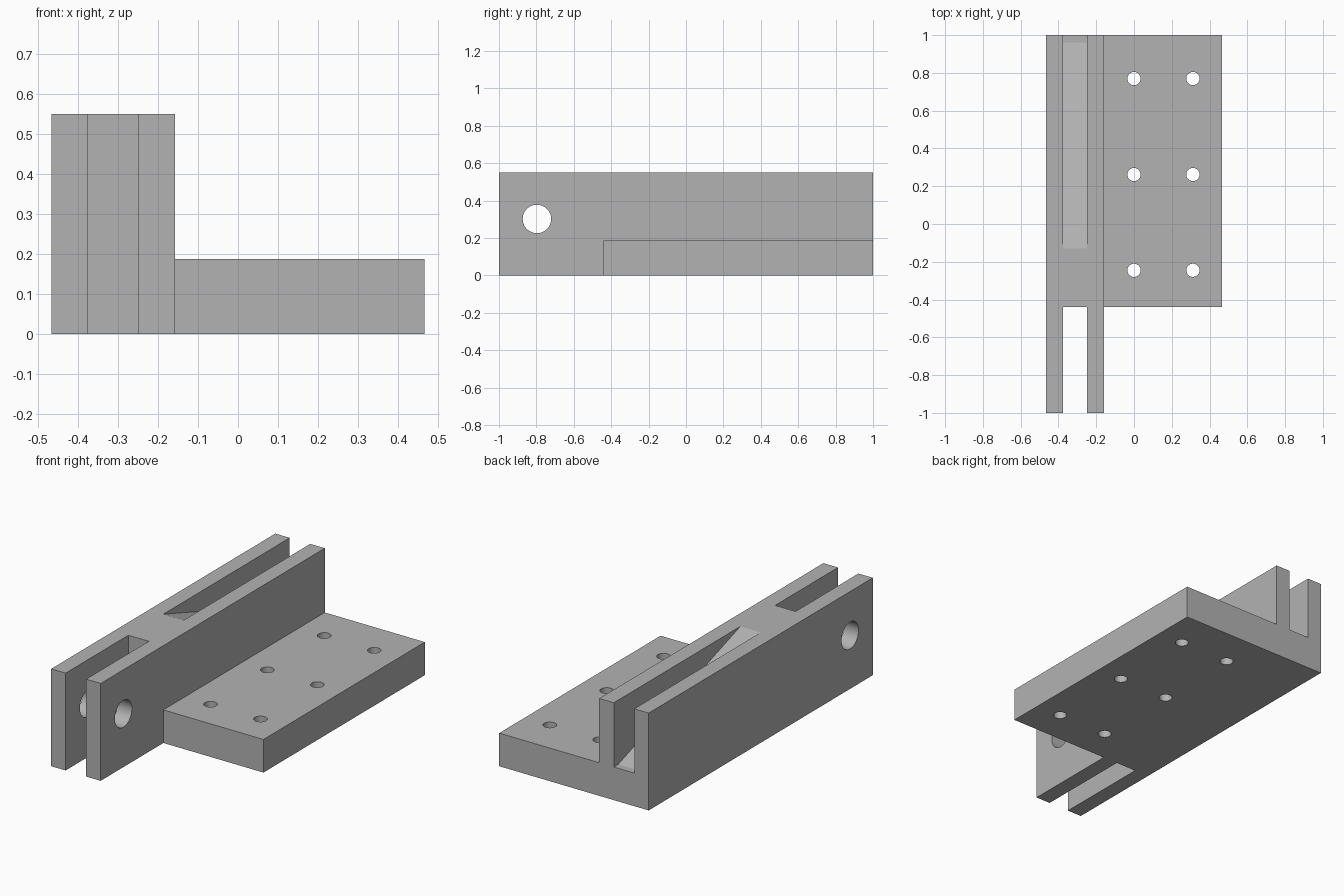
import bpy
import bmesh
from math import radians
from mathutils import Matrix

if "Cube" in bpy.data.objects:
    bpy.data.objects.remove(bpy.data.objects["Cube"], do_unlink=True)

# Main dimensions
LEFT, RIGHT = 0.467, -0.467
RAIL_INNER = -0.158
SLOT_A, SLOT_B = -0.377, -0.249
RAIL_TOP, PLATE_TOP = 0.55, 0.187
FRONT, BACK, PLATE_FRONT = -1.0, 1.0, -0.44

grey = bpy.data.materials.new("machined_grey")
grey.use_nodes = True
colour = (0.45, 0.45, 0.45, 1)
grey.diffuse_color = colour
grey.node_tree.nodes["Principled BSDF"].inputs["Base Color"].default_value = colour


def add_object(name, bm):
    bmesh.ops.recalc_face_normals(bm, faces=bm.faces)
    mesh = bpy.data.meshes.new(name)
    bm.to_mesh(mesh)
    bm.free()
    mesh.materials.append(grey)
    obj = bpy.data.objects.new(name, mesh)
    bpy.context.collection.objects.link(obj)
    return obj


def side_prism(name, profile, x0, x1):
    """Extrude a (y, z) profile along x."""
    bm = bmesh.new()
    face = bm.faces.new([bm.verts.new((x0, y, z)) for y, z in profile])
    grown = bmesh.ops.extrude_face_region(bm, geom=[face])["geom"]
    verts = [v for v in grown if isinstance(v, bmesh.types.BMVert)]
    bmesh.ops.translate(bm, vec=(x1 - x0, 0, 0), verts=verts)
    return add_object(name, bm)


def box(name, x0, x1, y0, y1, z0, z1):
    return side_prism(name, [(y0, z0), (y1, z0), (y1, z1), (y0, z1)], x0, x1)


def drill(name, centre, radius, depth, axis="Z"):
    bm = bmesh.new()
    turn = Matrix.Rotation(radians(90), 4, "Y") if axis == "X" else Matrix()
    bmesh.ops.create_cone(bm, cap_ends=True, segments=48, radius1=radius,
                          radius2=radius, depth=depth,
                          matrix=Matrix.Translation(centre) @ turn)
    return add_object(name, bm)


def combine(target, tool, operation):
    mod = target.modifiers.new(tool.name, "BOOLEAN")
    mod.operation = operation
    mod.solver = "EXACT"
    mod.object = tool
    bpy.context.view_layer.objects.active = target
    bpy.ops.object.modifier_apply(modifier=mod.name)
    bpy.data.objects.remove(tool, do_unlink=True)


# Upright rail joined to the low mounting plate
bracket = box("slotted_bracket", RIGHT, RAIL_INNER, FRONT, BACK, 0, RAIL_TOP)
plate = box("mounting_plate", RAIL_INNER, LEFT, PLATE_FRONT, BACK, 0, PLATE_TOP)
combine(bracket, plate, "UNION")

# Open fork at the front
fork = box("fork_cutter", SLOT_A, SLOT_B, FRONT - 0.1, PLATE_FRONT, -0.1, 0.7)
combine(bracket, fork, "DIFFERENCE")

# Rear slot with a ramp down to a short flat floor
ramp = side_prism("ramp_cutter",
                  [(-0.58, 0.70), (0.96, PLATE_TOP), (1.1, PLATE_TOP), (1.1, 0.70)],
                  SLOT_A, SLOT_B)
combine(bracket, ramp, "DIFFERENCE")

# Pivot pin hole through both fork arms
pin = drill("pin_cutter", (-0.31, -0.797, 0.302), 0.076, 0.6, "X")
combine(bracket, pin, "DIFFERENCE")

# Two rows of bolt holes through the plate
for x in (0.0, 0.312):
    for y in (-0.245, 0.262, 0.77):
        bolt = drill("bolt_cutter", (x, y, 0.1), 0.035, 0.5)
        combine(bracket, bolt, "DIFFERENCE")

# Smooth hole walls, crisp outer edges
bpy.ops.object.select_all(action="DESELECT")
bracket.select_set(True)
bpy.context.view_layer.objects.active = bracket
bpy.ops.object.shade_smooth_by_angle(angle=radians(15))
